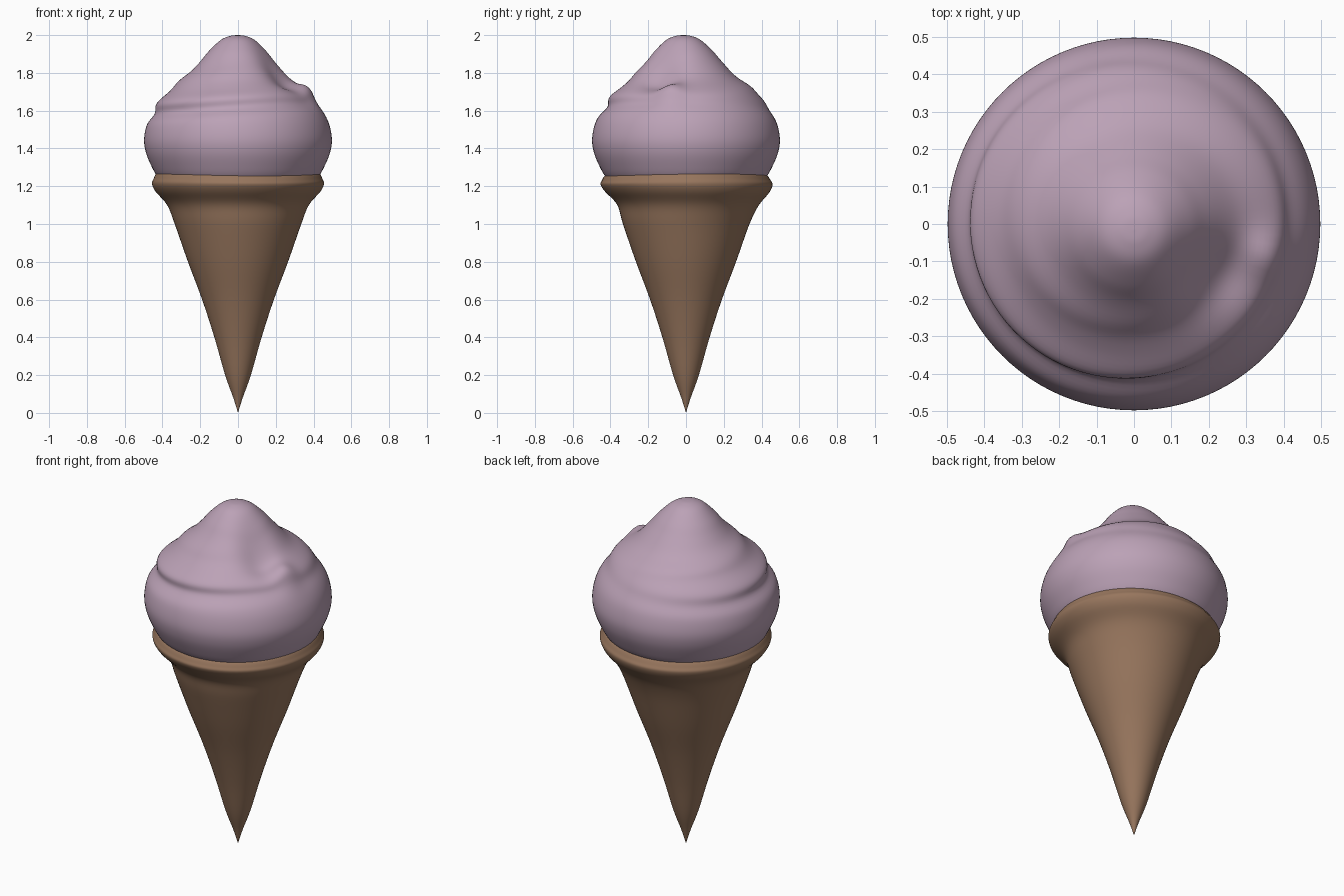
import bpy
import bmesh
from math import sin, cos, pi, exp, tau, hypot
from mathutils import Vector

default = bpy.data.objects.get("Cube")
if default:
    bpy.data.objects.remove(default, do_unlink=True)

SEGMENTS = 96


def make_material(name, rgb):
    mat = bpy.data.materials.new(name)
    mat.use_nodes = True
    colour = (*rgb, 1)
    mat.diffuse_color = colour
    mat.node_tree.nodes["Principled BSDF"].inputs["Base Color"].default_value = colour
    return mat


def smooth_profile(points, steps=6):
    """Catmull-Rom curve through (radius, height) points."""
    pts = [Vector(p) for p in points]
    padded = [pts[0]] + pts + [pts[-1]]
    result = []
    for a, b, c, d in zip(padded, padded[1:], padded[2:], padded[3:]):
        for i in range(steps):
            t = i / steps
            result.append(b + (c - a) * t / 2
                          + (a * 2 - b * 5 + c * 4 - d) * t ** 2 / 2
                          + (b * 3 - a - c * 3 + d) * t ** 3 / 2)
    return result + [pts[-1]]


def lathe(name, points, shape, material):
    """Spin a profile round z; shape() adds the hand-made unevenness."""
    bm = bmesh.new()
    rings = []
    for r, z in smooth_profile(points):
        if r < 0.001:
            rings.append([bm.verts.new(shape(0, z, 0))])
        else:
            rings.append([bm.verts.new(shape(r, z, tau * i / SEGMENTS))
                          for i in range(SEGMENTS)])
    for low, high in zip(rings, rings[1:]):
        for i in range(SEGMENTS):
            j = (i + 1) % SEGMENTS
            if len(low) == 1:
                bm.faces.new((low[0], high[j], high[i]))
            elif len(high) == 1:
                bm.faces.new((low[i], low[j], high[0]))
            else:
                bm.faces.new((low[i], low[j], high[j], high[i]))
    bmesh.ops.recalc_face_normals(bm, faces=bm.faces)
    mesh = bpy.data.meshes.new(name)
    bm.to_mesh(mesh)
    bm.free()
    mesh.polygons.foreach_set("use_smooth", [True] * len(mesh.polygons))
    mesh.materials.append(material)
    obj = bpy.data.objects.new(name, mesh)
    bpy.context.collection.objects.link(obj)
    return obj


def bump(value, centre, width):
    return exp(-((value - centre) / width) ** 2)


def cone_shape(r, z, a):
    # Slightly wavy lip, and a rim flaring lower at the back
    wave = 0.008 * sin(2 * a + 1) * bump(z, 1.26, 0.04)
    r += 0.012 * sin(a) * bump(z, 1.12, 0.08)
    return (r * cos(a), r * sin(a), z + wave)


def scoop_shape(r, z, a):
    # Folded crease that drifts up round the scoop
    crease = 1.61 + 0.03 * cos(a + 0.3)
    strength = 0.6 + 0.4 * cos(a + 2)
    r -= 0.022 * strength * bump(z, crease, 0.035) * min(r / 0.3, 1)
    r += 0.012 * strength * bump(z, crease + 0.06, 0.035) * min(r / 0.3, 1)
    # Soft shoulder spiralling up to the peak
    turn = (a + 0.6) % tau / tau
    fade = sin(pi * turn)
    r += 0.02 * fade * bump(z, 1.68 + 0.14 * turn, 0.04) * min(r / 0.2, 1)
    x, y = r * cos(a), r * sin(a)
    # Hollow beside the peak with a raised fold outside it
    top = min(max((z - 1.55) / 0.1, 0), 1)
    z -= 0.05 * top * exp(-(hypot(x - 0.22, y + 0.12) / 0.1) ** 2)
    z += 0.035 * top * exp(-(hypot(x - 0.37, y + 0.08) / 0.07) ** 2)
    # The peak leans a touch towards the front
    y -= 0.015 * min(max((z - 1.6) / 0.4, 0), 1)
    return (x, y, z)


wafer = make_material("wafer brown", (0.31, 0.18, 0.11))
cream = make_material("lilac ice cream", (0.50, 0.36, 0.47))

# Wafer cone with flared, rolled rim
cone_profile = [(0, 0), (0.025, 0.08), (0.068, 0.2), (0.125, 0.4), (0.19, 0.6),
                (0.265, 0.8), (0.335, 1), (0.375, 1.1), (0.435, 1.17),
                (0.455, 1.21), (0.447, 1.235), (0.43, 1.262), (0.405, 1.255),
                (0.39, 1.2)]
lathe("wafer_cone", cone_profile, cone_shape, wafer)

# Ice cream scoop rising to a soft peak
scoop_profile = [(0, 1.19), (0.37, 1.2), (0.425, 1.25), (0.46, 1.31),
                 (0.488, 1.38), (0.497, 1.45), (0.482, 1.53), (0.448, 1.6),
                 (0.405, 1.66), (0.34, 1.72), (0.27, 1.78), (0.2, 1.86),
                 (0.15, 1.92), (0.09, 1.975), (0.04, 1.996), (0, 2)]
lathe("ice_cream", scoop_profile, scoop_shape, cream)
